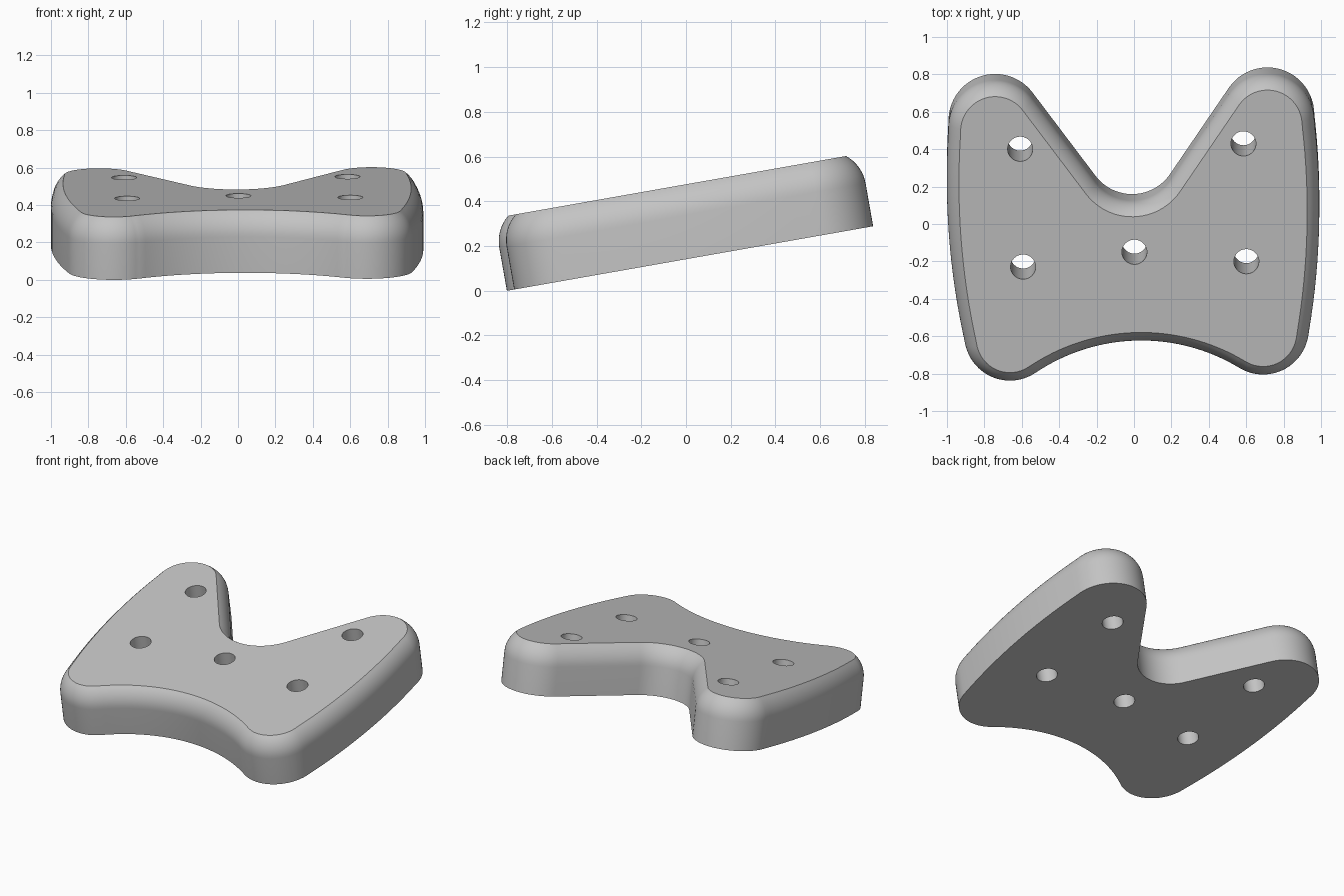
import bpy, bmesh
from math import sin, cos, radians, atan
from mathutils import Matrix, Vector

default = bpy.data.objects.get("Cube")
if default:
    bpy.data.objects.remove(default, do_unlink=True)

TILT = radians(10)
THICK = 0.33
INSET, DROP = 0.065, 0.135      # rounded shoulder: width and height
PLACE = (Matrix.Translation((0, 0, 0.141)) @ Matrix.Rotation(TILT, 4, 'X')
         @ Matrix.Rotation(radians(1.4), 4, 'Z'))

grey = bpy.data.materials.new("light grey")
grey.use_nodes = True
colour = (0.55, 0.55, 0.55, 1)
grey.diffuse_color = colour
grey.node_tree.nodes["Principled BSDF"].inputs["Base Color"].default_value = colour


def arc(cx, cy, r, start, end, steps, side=1):
    """Points on an arc, each with its outward normal (side -1 for hollows)."""
    result = []
    for i in range(steps + 1):
        a = radians(start + (end - start) * i / steps)
        d = Vector((cos(a), sin(a)))
        p = Vector((cx, cy)) + d * r
        p.y /= cos(TILT)
        result.append((p, d * side))
    return result


def make_object(name, bm):
    bmesh.ops.recalc_face_normals(bm, faces=bm.faces)
    bm.transform(PLACE)
    mesh = bpy.data.meshes.new(name)
    bm.to_mesh(mesh)
    bm.free()
    mesh.materials.append(grey)
    obj = bpy.data.objects.new(name, mesh)
    bpy.context.collection.objects.link(obj)
    return obj


# Half outline, from the back notch round to the middle of the hollow front
half = (arc(0, 0.405, 0.245, -90, -36, 12, -1)
        + arc(0.728, 0.57, 0.25, 144, 5, 24)
        + arc(-3.005, 0.2, 4, 5, -10.8, 16)
        + arc(0.677, -0.54, 0.245, -12, -122.6, 20)
        + arc(0, -1.597, 1.01, 57.4, 90, 16, -1))
mirrored = [(Vector((-p.x, p.y)), Vector((-n.x, n.y))) for p, n in half[-2:0:-1]]
outline = half + mirrored

# Plate body: straight wall, then a partial round up to the flat top
turn = 2 * atan(INSET / DROP)
radius = DROP / sin(turn)
levels = [(0, 0)]
for i in range(9):
    a = turn * i / 8
    levels.append((radius * (1 - cos(a)), THICK - DROP + radius * sin(a)))

bm = bmesh.new()
rings = []
for inset, z in levels:
    rings.append([bm.verts.new((*(p - n * inset), z)) for p, n in outline])
count = len(outline)
for low, high in zip(rings, rings[1:]):
    for i in range(count):
        j = (i + 1) % count
        bm.faces.new((low[i], low[j], high[j], high[i]))
bm.faces.new(rings[0])
bm.faces.new(rings[-1])
bmesh.ops.remove_doubles(bm, verts=bm.verts, dist=0.0005)
plate = make_object("plate", bm)

# Five round through holes
bm = bmesh.new()
for x, y in ((-0.597, 0.48), (0.597, 0.48), (-0.597, -0.16), (0.597, -0.16), (0, -0.094)):
    bmesh.ops.create_cone(bm, cap_ends=True, segments=48, radius1=0.067, radius2=0.067,
                          depth=1, matrix=Matrix.Translation((x, y, THICK / 2)))
cutter = make_object("hole_cutter", bm)
cutter.hide_render = True

cut = plate.modifiers.new("holes", 'BOOLEAN')
cut.operation = 'DIFFERENCE'
cut.solver = 'EXACT'
cut.object = cutter

bpy.ops.object.select_all(action='DESELECT')
plate.select_set(True)
bpy.context.view_layer.objects.active = plate
bpy.ops.object.modifier_apply(modifier=cut.name)
bpy.data.objects.remove(cutter, do_unlink=True)
bpy.ops.object.shade_smooth_by_angle(angle=radians(25))
